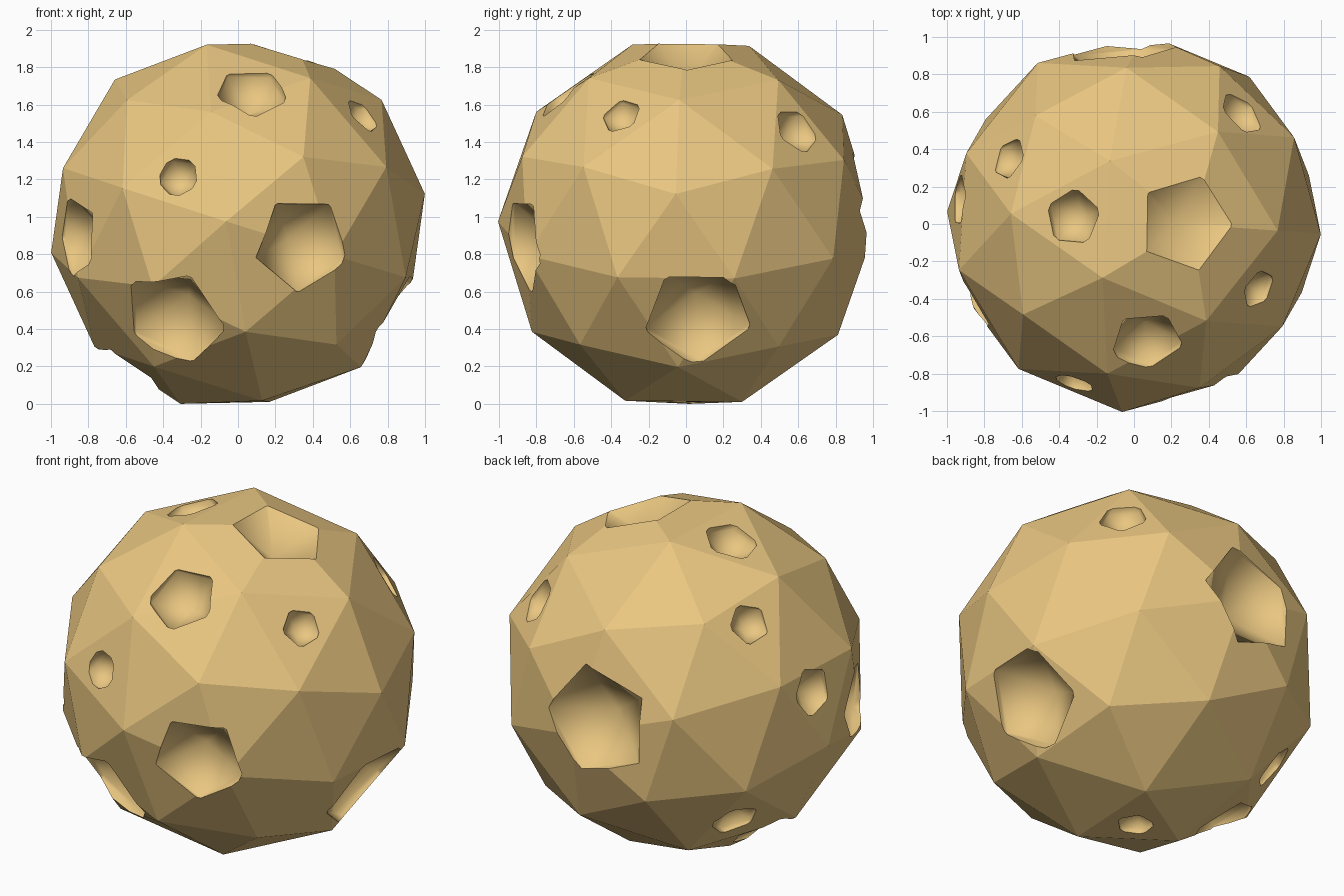
import bpy, bmesh
from mathutils import Vector, Matrix
from mathutils.bvhtree import BVHTree

if "Cube" in bpy.data.objects:
    bpy.data.objects.remove(bpy.data.objects["Cube"])

mat = bpy.data.materials.new("tan_rock")
mat.diffuse_color = (0.82, 0.57, 0.22, 1)
mat.use_nodes = True
mat.node_tree.nodes["Principled BSDF"].inputs["Base Color"].default_value = mat.diffuse_color

# Faceted rock: icosphere with its pole tipped almost onto the x axis
axis = Vector((0.986, -0.06, 0.155)).normalized()
up = (Vector((0, 0, 1)) - axis * axis.z).normalized()
up = Matrix.Rotation(-0.01, 3, axis) @ up
basis = Matrix((up, axis.cross(up), axis)).transposed().to_4x4()

bm = bmesh.new()
bmesh.ops.create_icosphere(bm, subdivisions=2, radius=1.013, matrix=basis)
surface = BVHTree.FromBMesh(bm)
shift = Vector((0, 0.006, -min(v.co.z for v in bm.verts)))
bmesh.ops.translate(bm, vec=shift, verts=bm.verts)
mesh = bpy.data.meshes.new("asteroid")
bm.to_mesh(mesh)
bm.free()
rock = bpy.data.objects.new("asteroid", mesh)
bpy.context.collection.objects.link(rock)
mesh.materials.append(mat)

# Craters: direction from the centre, rim radius, depth, roll
craters = [
    ((0.07, -0.63, 0.70), 0.185, 0.14, 0.3),
    ((-0.32, -0.86, 0.25), 0.11, 0.10, 0.2),
    ((0.34, -0.87, -0.11), 0.25, 0.19, 0.3),
    ((-0.90, -0.40, -0.08), 0.21, 0.16, 0),
    ((-0.36, -0.75, -0.53), 0.28, 0.21, 0.4),
    ((0.66, -0.35, 0.57), 0.105, 0.08, 0),
    ((0.275, 0.00, 0.90), 0.27, 0.20, 0.3),
    ((0.58, 0.59, 0.50), 0.13, 0.10, 0.3),
    ((0.80, 0.06, -0.50), 0.28, 0.21, 0.35),
    ((-0.33, 0.03, 0.90), 0.145, 0.11, 0),
    ((-0.68, 0.35, 0.61), 0.11, 0.08, 0),
    ((-0.94, 0.12, 0.18), 0.135, 0.10, 0),
    ((-0.06, 0.95, 0.07), 0.31, 0.23, 0),
    ((-0.66, 0.45, -0.59), 0.13, 0.10, 0),
    ((-0.02, -0.02, -0.96), 0.10, 0.08, 0),
    ((-0.58, 0.04, -0.78), 0.21, 0.15, 0),
]
cut = bmesh.new()
for d, r, depth, roll in craters:
    d = Vector(d).normalized()
    hit = surface.ray_cast(Vector(), d)[0]
    R = (r * r + depth * depth) / (2 * depth)
    centre = d * (hit.length - depth + R) + shift
    m = (Matrix.Translation(centre) @ d.to_track_quat('Z', 'Y').to_matrix().to_4x4()
         @ Matrix.Rotation(roll, 4, 'Z'))
    bmesh.ops.create_icosphere(cut, subdivisions=1, radius=R * 1.12, matrix=m)
for f in cut.faces:
    f.smooth = True
cmesh = bpy.data.meshes.new("crater_cutters")
cut.to_mesh(cmesh)
cut.free()
cmesh.materials.append(mat)
cutter = bpy.data.objects.new("crater_cutters", cmesh)
bpy.context.collection.objects.link(cutter)

# Carve the bowls, then drop the cutters
mod = rock.modifiers.new("craters", 'BOOLEAN')
mod.operation = 'DIFFERENCE'
mod.solver = 'EXACT'
mod.use_self = True
mod.object = cutter
bpy.context.view_layer.objects.active = rock
rock.select_set(True)
bpy.ops.object.modifier_apply(modifier=mod.name)
bpy.data.objects.remove(cutter)
